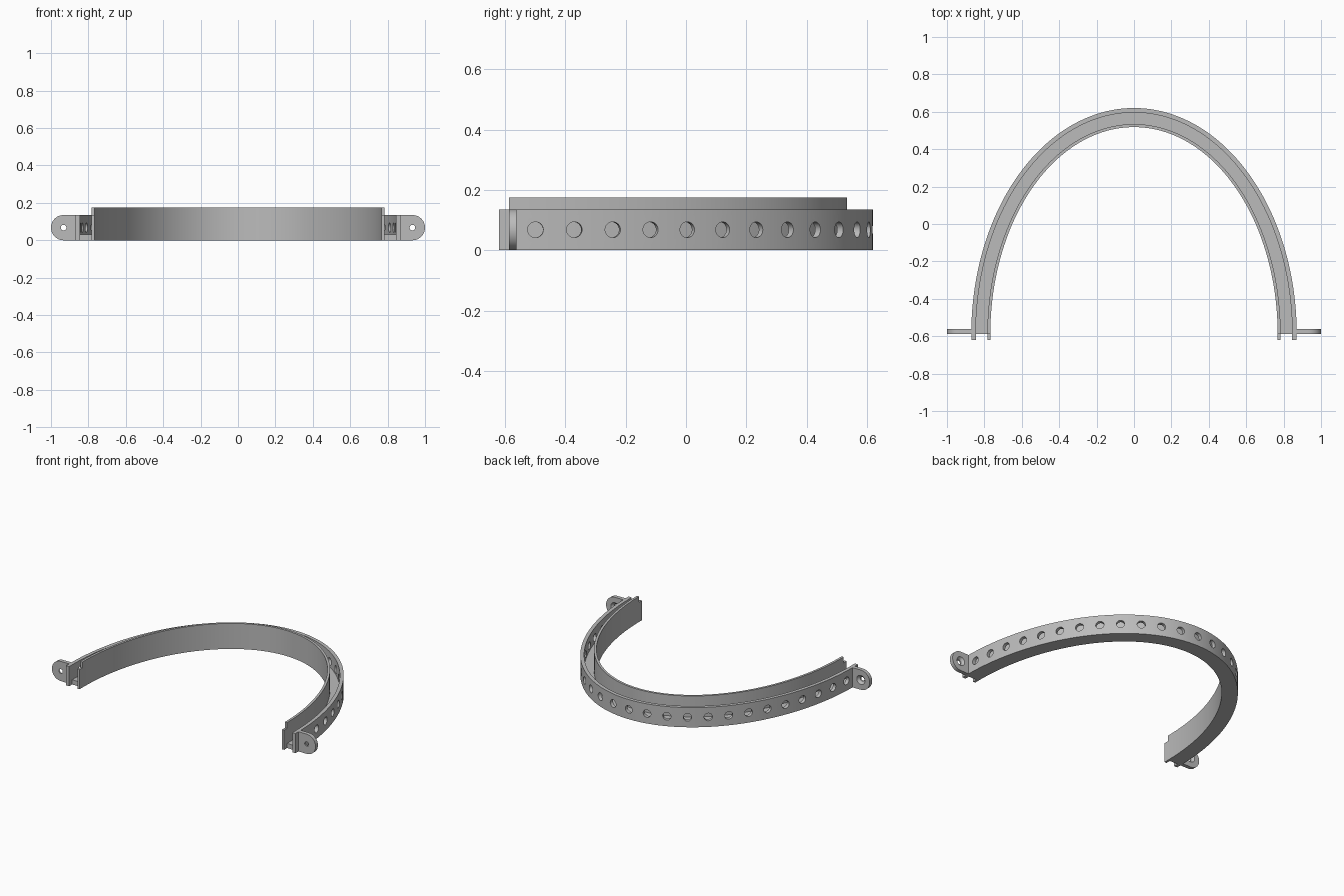
import bpy, bmesh
from math import sin, cos, pi, hypot
from mathutils import Matrix, Vector

if "Cube" in bpy.data.objects:
    bpy.data.objects.remove(bpy.data.objects["Cube"])

grey = bpy.data.materials.new("plain grey")
grey.use_nodes = True
grey.diffuse_color = (0.5, 0.5, 0.5, 1)
grey.node_tree.nodes["Principled BSDF"].inputs["Base Color"].default_value = (0.5, 0.5, 0.5, 1)

A, B, CY = 0.87, 1.208, -0.588      # outer half-ellipse and its centre
LOW, HIGH, FLOOR = 0.135, 0.175, 0.032
SEG = 128


def finish(bm, name):
    bmesh.ops.recalc_face_normals(bm, faces=bm.faces)
    mesh = bpy.data.meshes.new(name)
    bm.to_mesh(mesh)
    bm.free()
    mesh.materials.append(grey)
    ob = bpy.data.objects.new(name, mesh)
    bpy.context.collection.objects.link(ob)
    return ob


def activate(ob):
    bpy.ops.object.select_all(action='DESELECT')
    ob.select_set(True)
    bpy.context.view_layer.objects.active = ob


def smooth(ob):
    activate(ob)
    bpy.ops.object.shade_smooth_by_angle(angle=pi / 6)


def cut(ob, cutter):
    cutter.hide_render = True
    mod = ob.modifiers.new("cut", 'BOOLEAN')
    mod.operation, mod.solver, mod.object = 'DIFFERENCE', 'EXACT', cutter
    activate(ob)
    bpy.ops.object.modifier_apply(modifier=mod.name)
    bpy.data.objects.remove(cutter)


def add_cone(bm, centre, direction, r1, r2, depth):
    turn = Vector(direction).to_track_quat('Z', 'Y').to_matrix().to_4x4()
    bmesh.ops.create_cone(bm, cap_ends=True, segments=32, radius1=r1, radius2=r2,
                          depth=depth, matrix=Matrix.Translation(centre) @ turn)


def arch(name, outer, inner, height):
    """Half-ellipse band between two insets from the outer curve."""
    bm = bmesh.new()
    rings = []
    for i in range(SEG + 1):
        t = pi * i / SEG
        rings.append([bm.verts.new(((A - d) * cos(t), CY + (B - d) * sin(t), z))
                      for d, z in ((outer, 0), (outer, height), (inner, height), (inner, 0))])
    for a, b in zip(rings, rings[1:]):
        for k in range(4):
            n = (k + 1) % 4
            bm.faces.new((a[k], a[n], b[n], b[k]))
    bm.faces.new(rings[0])
    bm.faces.new(rings[-1])
    return finish(bm, name)


def box(name, x0, x1, y0, y1, z1):
    bm = bmesh.new()
    size = Matrix.Diagonal((x1 - x0, y1 - y0, z1, 1))
    place = Matrix.Translation(((x0 + x1) / 2, (y0 + y1) / 2, z1 / 2))
    bmesh.ops.create_cube(bm, size=1, matrix=place @ size)
    return finish(bm, name)


# Channel: outer wall, floor, taller inner wall
outer_wall = arch("outer_wall", 0, 0.024, LOW)
smooth(arch("channel_floor", 0.024, 0.086, FLOOR))
smooth(arch("inner_wall", 0.086, 0.102, HIGH))

# Row of holes, evenly spaced along the outer wall from its middle
bm = bmesh.new()
steps, pitch, length, k = 4000, 0.1295, 0.0, 0
for i in range(steps):
    t = pi / 2 * (1 - i / steps)
    if length >= k * pitch and k <= 12:
        for s in ((1, -1) if k else (1,)):
            normal = Vector((s * cos(t) / A, sin(t) / B, 0)).normalized()
            spot = Vector((s * A * cos(t), CY + B * sin(t), 0.068))
            add_cone(bm, spot - normal * 0.01, normal, 0.026, 0.026, 0.07)
        k += 1
    length += hypot(A * sin(t), B * cos(t)) * pi / 2 / steps
cut(outer_wall, finish(bm, "hole_cutter"))
smooth(outer_wall)

# Ends: joining tabs and screw ears
R = LOW / 2
for side, s in (("left", 1), ("right", -1)):
    for part, d0, d1 in (("outer", 0, 0.024), ("inner", 0.086, 0.102)):
        x0, x1 = sorted((s * (A - d0), s * (A - d1)))
        box(f"{side}_{part}_tab", x0, x1, -0.62, CY, LOW)

    bm = bmesh.new()
    cx = 1 - R
    outline = [(0.86, LOW), (0.86, 0)]
    outline += [(cx + R * sin(pi * i / 24), R - R * cos(pi * i / 24)) for i in range(25)]
    face = bm.faces.new([bm.verts.new((s * x, CY, z)) for x, z in outline])
    moved = bmesh.ops.extrude_face_region(bm, geom=[face])["geom"]
    bmesh.ops.translate(bm, vec=(0, 0.026, 0),
                        verts=[v for v in moved if isinstance(v, bmesh.types.BMVert)])
    ear = finish(bm, f"{side}_screw_ear")

    # Screw hole, then its countersink on the back
    for r1, r2, y, depth in ((0.015, 0.015, CY, 0.1), (0.013, 0.033, CY + 0.018, 0.02)):
        bm = bmesh.new()
        add_cone(bm, (s * cx, y, R), (0, 1, 0), r1, r2, depth)
        cut(ear, finish(bm, "screw_cutter"))
    smooth(ear)
